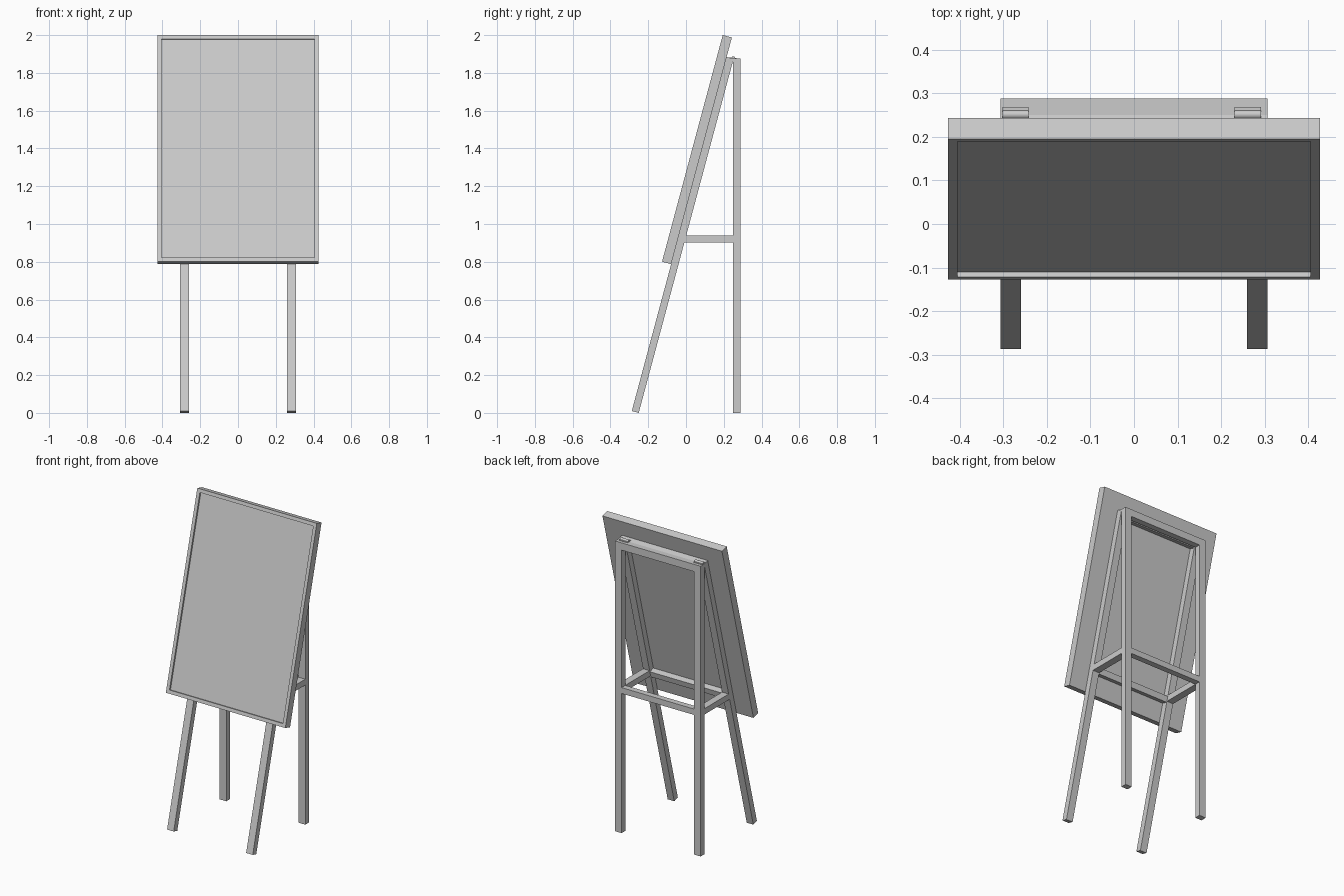
import bpy, bmesh, math
from mathutils import Matrix

cube = bpy.data.objects.get("Cube")
if cube:
    bpy.data.objects.remove(cube, do_unlink=True)

grey = bpy.data.materials.new("light_grey")
grey.use_nodes = True
colour = (0.6, 0.6, 0.6, 1)
grey.diffuse_color = colour
grey.node_tree.nodes["Principled BSDF"].inputs["Base Color"].default_value = colour

# Leaning frame: its origin is the front lower edge of the front legs
LEAN = Matrix.Translation((0, -0.287, 0.01)) @ Matrix.Rotation(math.radians(-15), 4, 'X')
UPRIGHT = Matrix.Identity(4)


def finish(name, bm, space=UPRIGHT):
    mesh = bpy.data.meshes.new(name)
    bm.to_mesh(mesh)
    bm.free()
    mesh.materials.append(grey)
    obj = bpy.data.objects.new(name, mesh)
    obj.matrix_world = space
    bpy.context.collection.objects.link(obj)
    return obj


def block(x, y, z):
    """Box between the given pairs of limits."""
    bm = bmesh.new()
    bmesh.ops.create_cube(bm, size=1)
    for v in bm.verts:
        v.co = [lim[0] if c < 0 else lim[1] for c, lim in zip(v.co, (x, y, z))]
    return bm


def box(name, x, y, z, space=UPRIGHT):
    return finish(name, block(x, y, z), space)


# Board with a raised rim around a recessed front panel
bm = block((-0.427, 0.427), (-0.05, 0), (0.805, 2.047))
bm.normal_update()
front = [f for f in bm.faces if f.normal.y < -0.9]
bmesh.ops.inset_individual(bm, faces=front, thickness=0.031)
panel = bmesh.ops.extrude_face_region(bm, geom=front)["geom"]
bmesh.ops.translate(bm, vec=(0, 0.011, 0),
                    verts=[v for v in panel if isinstance(v, bmesh.types.BMVert)])
bmesh.ops.delete(bm, geom=front, context='FACES_ONLY')
bmesh.ops.recalc_face_normals(bm, faces=bm.faces)
finish("board", bm, LEAN)

# Legs and side braces
OUT, IN = 0.306, 0.259
for side, s in (("left", 1), ("right", -1)):
    x = sorted((s * IN, s * OUT))
    box(side + "_front_leg", x, (0, 0.038), (0, 1.94), LEAN)
    box(side + "_back_leg", x, (0.25, 0.288), (0, 1.875))
    box(side + "_brace", x, (-0.02, 0.25), (0.902, 0.94))

# Cross rails of both leg frames
span = (-IN, IN)
box("front_top_rail", span, (0, 0.038), (1.893, 1.94), LEAN)
box("front_middle_rail", span, (0, 0.038), (0.927, 0.965), LEAN)
box("back_top_rail", span, (0.25, 0.288), (1.828, 1.875))
box("back_middle_rail", span, (0.25, 0.288), (0.902, 0.94))

# Hinges joining the tops of the frames
for side, x0 in (("left", 0.231), ("right", -0.302)):
    x = (x0, x0 + 0.06)
    box(side + "_hinge_back_leaf", x, (0.25, 0.268), (1.874, 1.879))
    box(side + "_hinge_front_leaf", x, (0.015, 0.038), (1.939, 1.943), LEAN)
    bm = bmesh.new()
    bmesh.ops.create_cone(bm, cap_ends=True, segments=16, radius1=0.01, radius2=0.01,
                          depth=0.06, matrix=Matrix.Translation((x0 + 0.03, 0.251, 1.878))
                          @ Matrix.Rotation(math.pi / 2, 4, 'Y'))
    pin = finish(side + "_hinge_pin", bm)
    bpy.ops.object.select_all(action='DESELECT')
    bpy.context.view_layer.objects.active = pin
    pin.select_set(True)
    bpy.ops.object.shade_smooth_by_angle()
